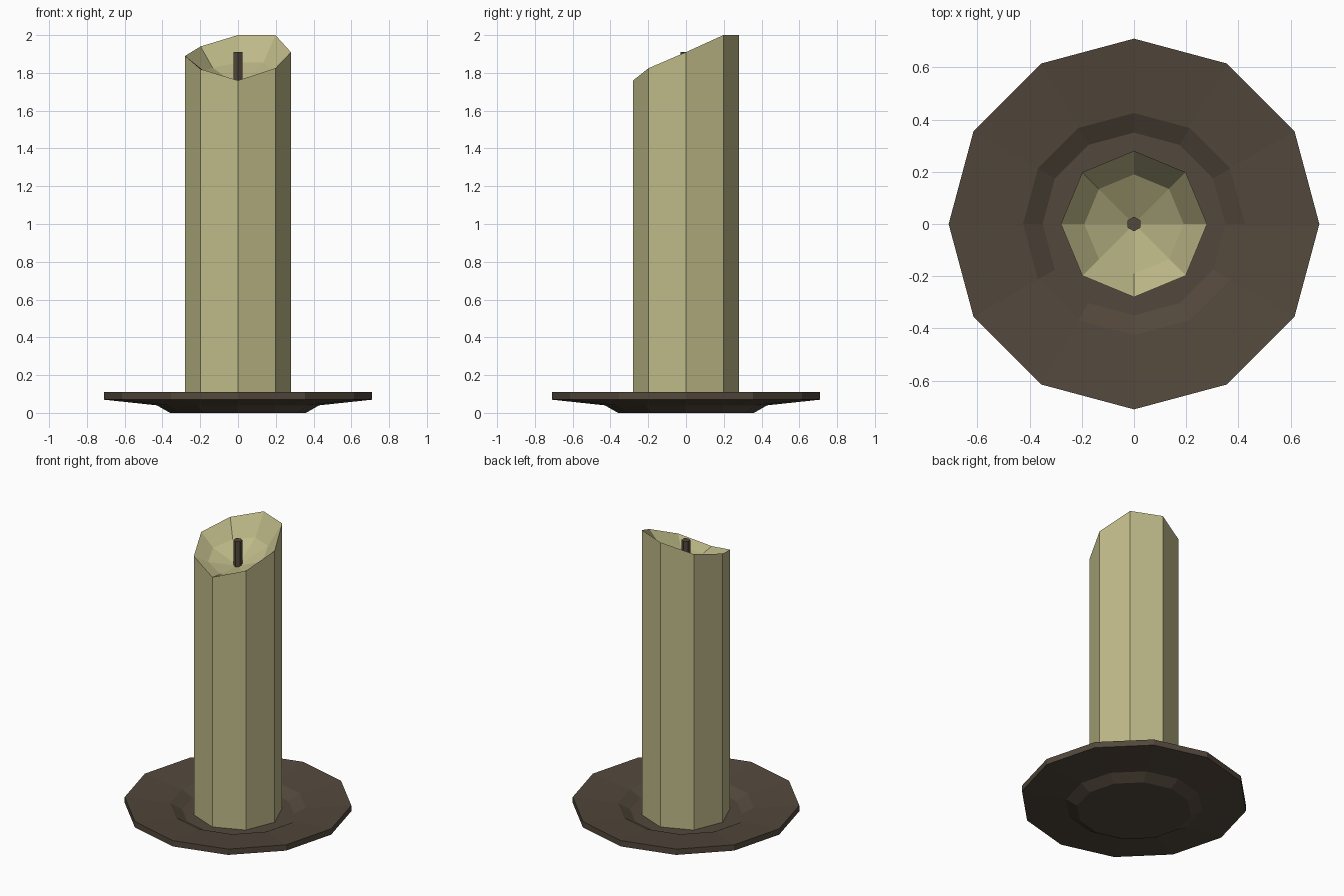
import bpy, bmesh
from math import cos, sin, radians, tau

if "Cube" in bpy.data.objects:
    bpy.data.objects.remove(bpy.data.objects["Cube"])


def material(name, rgb):
    m = bpy.data.materials.new(name)
    m.diffuse_color = (*rgb, 1)
    m.use_nodes = True
    m.node_tree.nodes["Principled BSDF"].inputs["Base Color"].default_value = m.diffuse_color
    return m


WAX = material("pale wax", (0.52, 0.49, 0.25))
BROWN = material("dark brown", (0.085, 0.064, 0.045))


def lathe(name, rings, sides, mat, start=0.0):
    """Closed solid from rings of (radius, z), z being a number or one height per side.
    A ring with radius 0 becomes a single point."""
    bm = bmesh.new()
    loops = []
    for r, z in rings:
        if r == 0:
            loops.append([bm.verts.new((0, 0, z))] * sides)
            continue
        zs = z if isinstance(z, list) else [z] * sides
        angles = [start + tau * i / sides for i in range(sides)]
        loops.append([bm.verts.new((r * cos(a), r * sin(a), h)) for a, h in zip(angles, zs)])
    for low, high in zip(loops, loops[1:]):
        for i in range(sides):
            j = (i + 1) % sides
            quad = [low[i], low[j], high[j], high[i]]
            bm.faces.new(list(dict.fromkeys(quad)))
    for end in (loops[0], loops[-1]):
        if end[0] is not end[1]:
            bm.faces.new(end)
    bmesh.ops.recalc_face_normals(bm, faces=bm.faces[:])
    mesh = bpy.data.meshes.new(name)
    bm.to_mesh(mesh)
    bm.free()
    mesh.materials.append(mat)
    obj = bpy.data.objects.new(name, mesh)
    bpy.context.collection.objects.link(obj)
    return obj


# Twelve-sided dish with a sunken middle and raised rim
lathe("dish", [(0.36, 0.0), (0.43, 0.04), (0.71, 0.07), (0.71, 0.11),
               (0.425, 0.08), (0.35, 0.04)], 12, BROWN)

# Eight-sided candle with a slanted, uneven rim and melted hollow
rim = [1.91, 2.0, 2.0, 1.94, 1.89, 1.82, 1.76, 1.825]
hollow = [1.735 + 0.45 * (z - 1.735) for z in rim]
lathe("candle", [(0.28, 0.035), (0.28, rim), (0.19, hollow), (0, 1.73)], 8, WAX)

# Six-sided wick
lathe("wick", [(0.028, 1.70), (0.028, 1.91)], 6, BROWN, radians(30))
